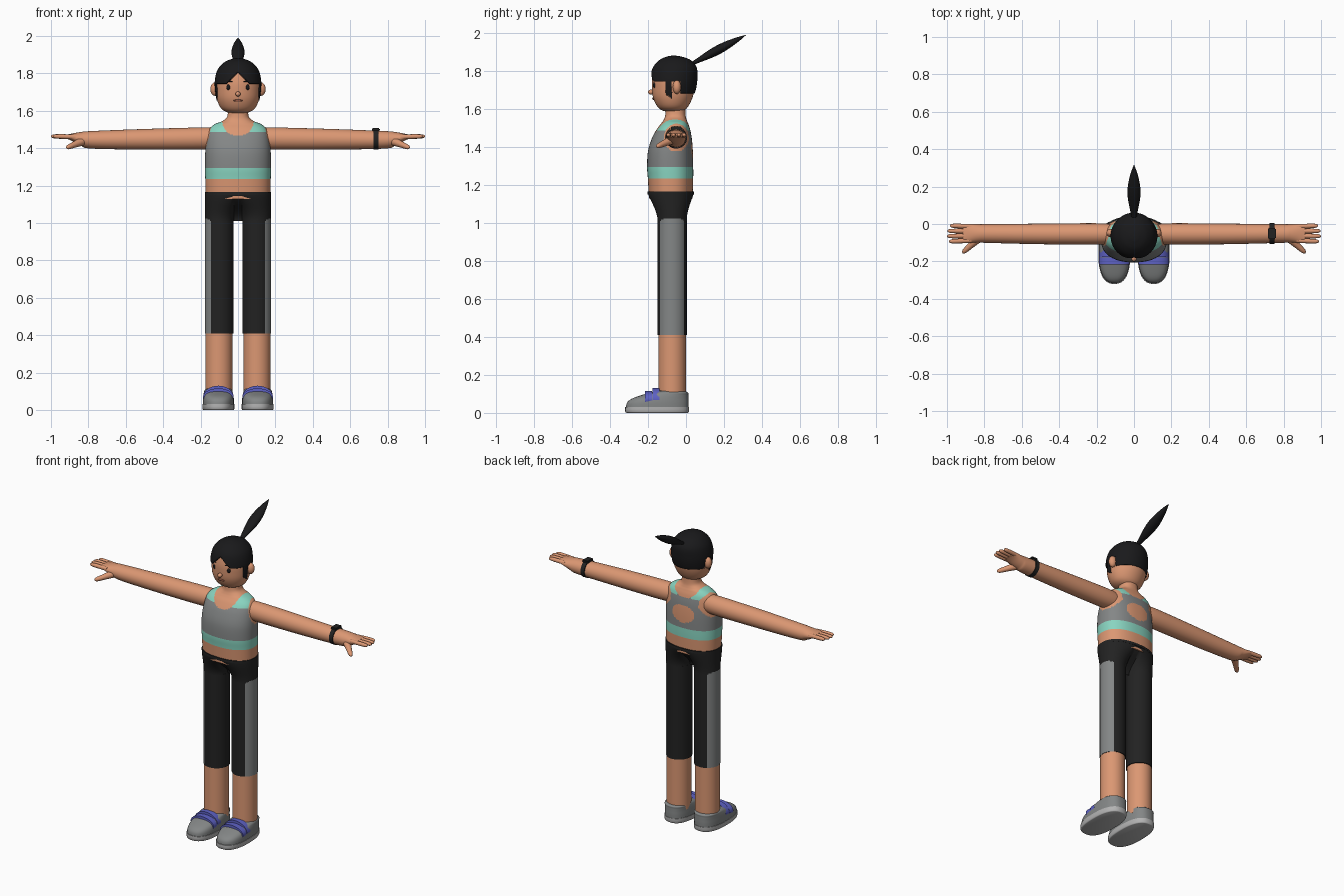
import bpy, bmesh, math
from mathutils import Vector, Matrix

cube = bpy.data.objects.get("Cube")
if cube:
    bpy.data.objects.remove(cube, do_unlink=True)


def material(name, r, g, b):
    m = bpy.data.materials.new(name)
    m.use_nodes = True
    m.diffuse_color = (r, g, b, 1)
    node = next(n for n in m.node_tree.nodes if n.type == 'BSDF_PRINCIPLED')
    node.inputs["Base Color"].default_value = (r, g, b, 1)
    node.inputs["Roughness"].default_value = 0.8
    return m


SKIN = material("warm skin", .71, .31, .17)
BLACK = material("black cloth", .016, .016, .016)
HAIR = material("black hair", .01, .01, .011)
GREY = material("grey cloth", .23, .24, .24)
SOLE = material("pale grey sole", .45, .45, .45)
MINT = material("mint trim", .25, .66, .53)
BLUE = material("blue strap", .11, .12, .55)
LIPS = material("brown lips", .3, .1, .06)


def finish(name, bm, mats, rule=None, mirror=False):
    """Turn a bmesh into a smooth object, coloured by a rule on face centres."""
    bmesh.ops.recalc_face_normals(bm, faces=bm.faces)
    if rule:
        for f in bm.faces:
            f.material_index = rule(f.calc_center_median())
    mesh = bpy.data.meshes.new(name)
    bm.to_mesh(mesh)
    bm.free()
    for m in mats:
        mesh.materials.append(m)
    ob = bpy.data.objects.new(name, mesh)
    bpy.context.collection.objects.link(ob)
    bpy.ops.object.select_all(action='DESELECT')
    ob.select_set(True)
    bpy.context.view_layer.objects.active = ob
    bpy.ops.object.shade_smooth_by_angle(angle=math.radians(45))
    if mirror:
        ob.modifiers.new("Mirror", 'MIRROR').use_mirror_merge = False
    return ob


def skin_rings(rings, caps=True):
    """Bridge rings of points with quads."""
    bm = bmesh.new()
    loops = [[bm.verts.new(p) for p in ring] for ring in rings]
    n = len(loops[0])
    for a, b in zip(loops, loops[1:]):
        for i in range(n):
            j = (i + 1) % n
            bm.faces.new((a[i], a[j], b[j], b[i]))
    if caps:
        bm.faces.new(loops[0])
        bm.faces.new(loops[-1])
    return bm


def smooth_rows(rows, steps):
    """Catmull-Rom interpolation through section rows."""
    out = []
    for k in range(len(rows) - 1):
        p = [rows[max(0, min(len(rows) - 1, k + d))] for d in (-1, 0, 1, 2)]
        for s in range(steps):
            t = s / steps
            out.append([b + t / 2 * (c - a + t * (2*a - 5*b + 4*c - d + t * (3*(b - c) + d - a)))
                        for a, b, c, d in zip(*p)])
    return out + [list(rows[-1])]


PLACE = {'X': lambda t, u, v: (t, u, v), 'Y': lambda t, u, v: (u, t, v), 'Z': lambda t, u, v: (u, v, t)}


def loft(rows, axis='Z', n=32, steps=4, power=2):
    """Rows are (position, centre u, centre v, radius u, radius v)."""
    rings = []
    for t, u, v, ru, rv in smooth_rows(rows, steps):
        ring = []
        for i in range(n):
            a = math.tau * i / n
            c, s = math.cos(a), math.sin(a)
            ring.append(PLACE[axis](t, u + max(ru, .001) * math.copysign(abs(c) ** (2 / power), c),
                                    v + max(rv, .001) * math.copysign(abs(s) ** (2 / power), s)))
        rings.append(ring)
    return skin_rings(rings)


def body(rows, x=0):
    """Rows given as (height, half width, front y, back y)."""
    return [(z, x, (f + b) / 2, w, (b - f) / 2) for z, w, f, b in rows]


def spindle(p, q, profile, flat=1):
    """Tapered tube from p to q; profile holds (fraction, radius)."""
    p, q = Vector(p), Vector(q)
    d = q - p
    bm = loft([(t * d.length, 0, 0, r, r * flat) for t, r in profile], n=16)
    rot = d.to_track_quat('Z', 'Y').to_matrix().to_4x4()
    bm.transform(Matrix.Translation(p) @ rot)
    return bm


def ellipsoid(centre, size):
    bm = bmesh.new()
    bmesh.ops.create_uvsphere(bm, u_segments=20, v_segments=12, radius=1)
    bm.transform(Matrix.Translation(centre) @ Matrix.Diagonal((*size, 1)))
    return bm


# Torso with the sports top
def top_rule(c):
    x, y, z = abs(c.x), c.y, c.z
    front = y < -.06
    if z < 1.235:
        return 0
    if z < 1.295:
        return 2
    if z > 1.55 or (x / .085) ** 2 + ((1.55 - z) / (.085 if front else .065)) ** 2 < 1:
        return 0
    if x > .1 and ((y + .05) / .066) ** 2 + ((z - 1.45) / .073) ** 2 < 1:
        return 0
    if y > -.02 and (x / .078) ** 2 + ((z - 1.385) / .055) ** 2 < 1:
        return 0
    return 2 if z > 1.488 and x > .05 else 1


torso = body([(1.13, .172, -.195, .035), (1.235, .175, -.201, .038), (1.295, .176, -.205, .038),
              (1.38, .175, -.2, .036), (1.45, .168, -.178, .03), (1.5, .155, -.15, .02),
              (1.528, .125, -.128, .01), (1.545, .085, -.117, .003), (1.565, .06, -.11, -.002),
              (1.6, .053, -.107, -.004), (1.64, .053, -.107, -.004)])
finish("torso_and_top", loft(torso, n=144, steps=10, power=2.3), [SKIN, GREY, MINT], top_rule)

# Trousers: hips blend from one oval into two leg circles
LEG_X, LEG_Y, LEG_R, SPLIT = .1, -.073, .077, 1.012


def panel_rule(c):
    side = abs(c.x) - LEG_X
    edge = abs(c.y - LEG_Y) / LEG_R
    return int(side > .58 * LEG_R and c.z < 1.025 - .03 * edge ** 4)


hips = []
for k in range(25):
    t = k / 24
    z = 1.165 + (SPLIT - 1.165) * t
    t = t * t * (3 - 2 * t)
    ring = []
    for i in range(128):
        a = math.tau * (i + .5) / 128
        x = .177 * math.cos(a)
        oval = .122 * (1 - abs(math.cos(a)) ** 2.3) ** (1 / 2.3)
        leg = math.sqrt(max(0, LEG_R ** 2 - (abs(x) - LEG_X) ** 2))
        depth = (1 - t) * oval + t * leg
        ring.append((x, LEG_Y - .007 * (1 - t) + math.copysign(depth, math.sin(a)), z))
    hips.append(ring)
finish("trouser_hips", skin_rings(hips, caps=False), [BLACK, GREY], panel_rule)
waist = [(z, 0, -.08, .177, .122) for z in (1.15, 1.165)]
finish("waistband", loft(waist, n=64, steps=1, power=2.3), [BLACK])
leg = [(z, LEG_X, LEG_Y, LEG_R, LEG_R) for z in (.41, SPLIT)]
finish("trouser_legs", loft(leg, n=72, steps=24), [BLACK, GREY], panel_rule, True)
shin = [(z, LEG_X + .002, LEG_Y, .073, .073) for z in (.08, .43)]
finish("lower_legs", loft(shin, n=40, steps=1), [SKIN], mirror=True)

# Shoes
SHOE_X = .105
sole = body([(0, .08, -.312, .01), (.006, .085, -.32, .015), (.032, .086, -.32, .016)], SHOE_X)
finish("shoe_soles", loft(sole, n=48, steps=2, power=2.5), [SOLE], mirror=True)
upper = body([(.03, .083, -.316, .014), (.055, .083, -.31, .014), (.075, .081, -.285, .013),
              (.095, .077, -.23, .012), (.108, .072, -.185, .01), (.116, .055, -.165, -.02),
              (.118, .01, -.13, -.07)], SHOE_X)
finish("shoe_uppers", loft(upper, n=48, power=2.5), [GREY], mirror=True)
for name, y, top in (("front_strap", -.198, .12), ("rear_strap", -.158, .134)):
    strap = [(y + d, SHOE_X, .07, .082, top - .07 - abs(d) * .2) for d in (-.018, .018)]
    finish(name, loft(strap, 'Y', steps=2), [BLUE], mirror=True)

# Arms and hands
arm = [(.1, -.053, 1.454, .05, .055), (.2, -.053, 1.452, .057, .059), (.5, -.053, 1.448, .055, .055),
       (.78, -.051, 1.445, .05, .047), (.84, -.05, 1.45, .049, .037), (.89, -.05, 1.459, .051, .019),
       (.915, -.05, 1.462, .048, .011)]
finish("arms", loft(arm, 'X', n=40, steps=6), [SKIN], mirror=True)
FINGER = [(0, .012), (.5, .0125), (.85, .011), (.97, .006), (1, .001)]
for i, tip in enumerate((.985, .998, 1, .99)):
    y = -.009 - .028 * i
    finish("finger_%d" % i, spindle((.87, y * .9 - .005, 1.461), (tip, y, 1.464), FINGER), [SKIN], mirror=True)
thumb = [(0, .024), (.5, .017), (.85, .013), (.97, .007), (1, .001)]
finish("thumbs", spindle((.83, -.075, 1.438), (.917, -.155, 1.402), thumb), [SKIN], mirror=True)

# Wrist watch on the left arm
band = [(x, -.051, 1.447, .056, .054) for x in (.724, .75)]
finish("watch_band", loft(band, 'X', n=40, steps=1), [BLACK])
bm = bmesh.new()
bmesh.ops.create_cube(bm, size=1)
bm.transform(Matrix.Translation((.737, -.051, 1.5)) @ Matrix.Diagonal((.042, .058, .016, 1)))
bmesh.ops.bevel(bm, geom=bm.edges[:], offset=.004, segments=2, affect='EDGES')
finish("watch_face", bm, [BLACK])

# Head and face
head = body([(1.587, .02, -.095, -.03), (1.593, .06, -.125, -.01), (1.615, .092, -.152, .012),
             (1.66, .112, -.173, .034), (1.71, .118, -.179, .046), (1.76, .117, -.178, .05),
             (1.82, .1, -.162, .042), (1.86, .06, -.125, .01), (1.872, .005, -.07, -.06)])
finish("head", loft(head, n=48), [SKIN])
finish("ears", ellipsoid((.123, -.048, 1.716), (.025, .022, .036)), [SKIN], mirror=True)
finish("eyes", ellipsoid((.05, -.166, 1.726), (.012, .008, .015)), [HAIR], mirror=True)
brow = [(0, .002), (.5, .004), (1, .002)]
finish("eyebrows", spindle((.03, -.174, 1.757), (.072, -.157, 1.762), brow), [HAIR], mirror=True)
finish("nose", ellipsoid((0, -.184, 1.69), (.014, .016, .013)), [SKIN])
finish("mouth", ellipsoid((0, -.172, 1.655), (.024, .006, .006)), [LIPS])


# Hair cap with a parted fringe and side locks
def hairline(x, y):
    if y > -.03:
        return 1.685
    if y > -.075:
        return 1.745
    if y > -.108:
        return 1.655 + (-.075 - y) * .8
    return max(1.745, 1.808 - .95 * abs(x))


cap = body([(1.64, .111, -.168, .028), (1.7, .122, -.185, .051), (1.76, .124, -.188, .06),
            (1.82, .109, -.174, .056), (1.86, .073, -.138, .022), (1.878, .03, -.097, -.03),
            (1.882, .003, -.068, -.062)])
bm = loft(cap, n=144, steps=12)
skip = [f for f in bm.faces if f.calc_center_median().z < hairline(*f.calc_center_median().xy)]
bmesh.ops.delete(bm, geom=skip, context='FACES')
hair = finish("hair_cap", bm, [HAIR])
solid = hair.modifiers.new("Thickness", 'SOLIDIFY')
solid.thickness = .012

# Ponytail
tail = [(0, .012), (.12, .017), (.4, .033), (.62, .033), (.85, .018), (1, .001)]
finish("ponytail", spindle((0, .02, 1.833), (0, .315, 1.99), tail, .68), [HAIR])
